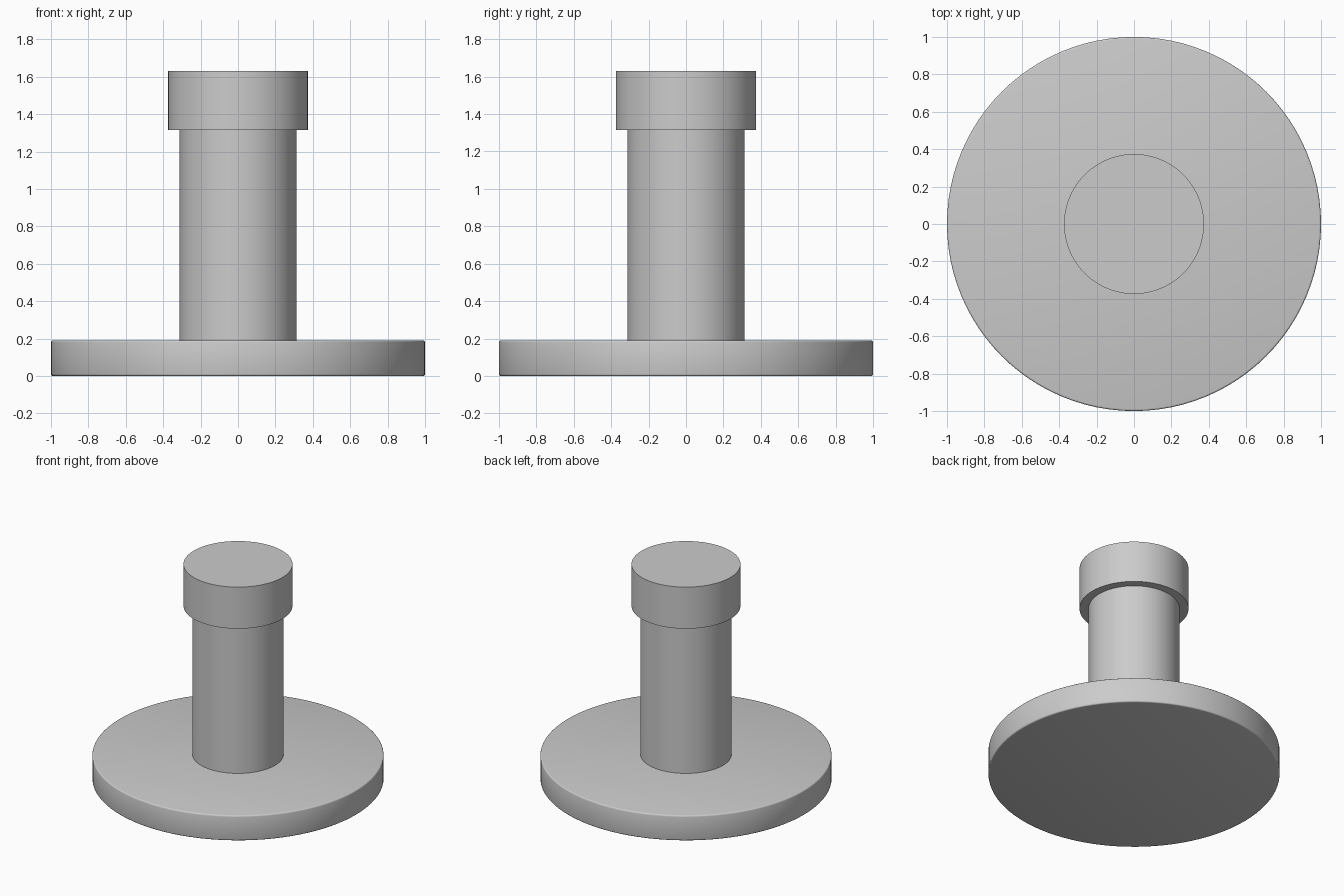
import bpy
import bmesh
import math

cube = bpy.data.objects.get("Cube")
if cube:
    bpy.data.objects.remove(cube, do_unlink=True)

# Plain grey finish
GREY = (0.6, 0.6, 0.6, 1.0)
grey = bpy.data.materials.new("grey")
grey.use_nodes = True
grey.diffuse_color = GREY
grey.node_tree.nodes["Principled BSDF"].inputs["Base Color"].default_value = GREY


def disc(name, radius, bottom, top, bevel=0.0):
    """Upright cylinder between two heights, with optional rounded rims."""
    bpy.ops.mesh.primitive_cylinder_add(
        vertices=96, radius=radius, depth=top - bottom,
        location=(0, 0, (bottom + top) / 2))
    obj = bpy.context.object
    obj.name = name
    obj.data.materials.append(grey)
    if bevel:
        bm = bmesh.new()
        bm.from_mesh(obj.data)
        rims = [e for e in bm.edges
                if abs(e.verts[0].co.z - e.verts[1].co.z) < 1e-5]
        bmesh.ops.bevel(bm, geom=rims, offset=bevel, segments=3,
                        profile=0.5, affect='EDGES')
        bm.to_mesh(obj.data)
        bm.free()
    bpy.ops.object.shade_smooth_by_angle(angle=math.radians(35))
    return obj


# Wide round foot with softened rims
disc("base_plate", 1.0, 0.0, 0.19, bevel=0.01)
# Column standing on the foot
disc("column", 0.3125, 0.19, 1.32)
# Wider cap on the column
disc("cap", 0.374, 1.315, 1.63)
